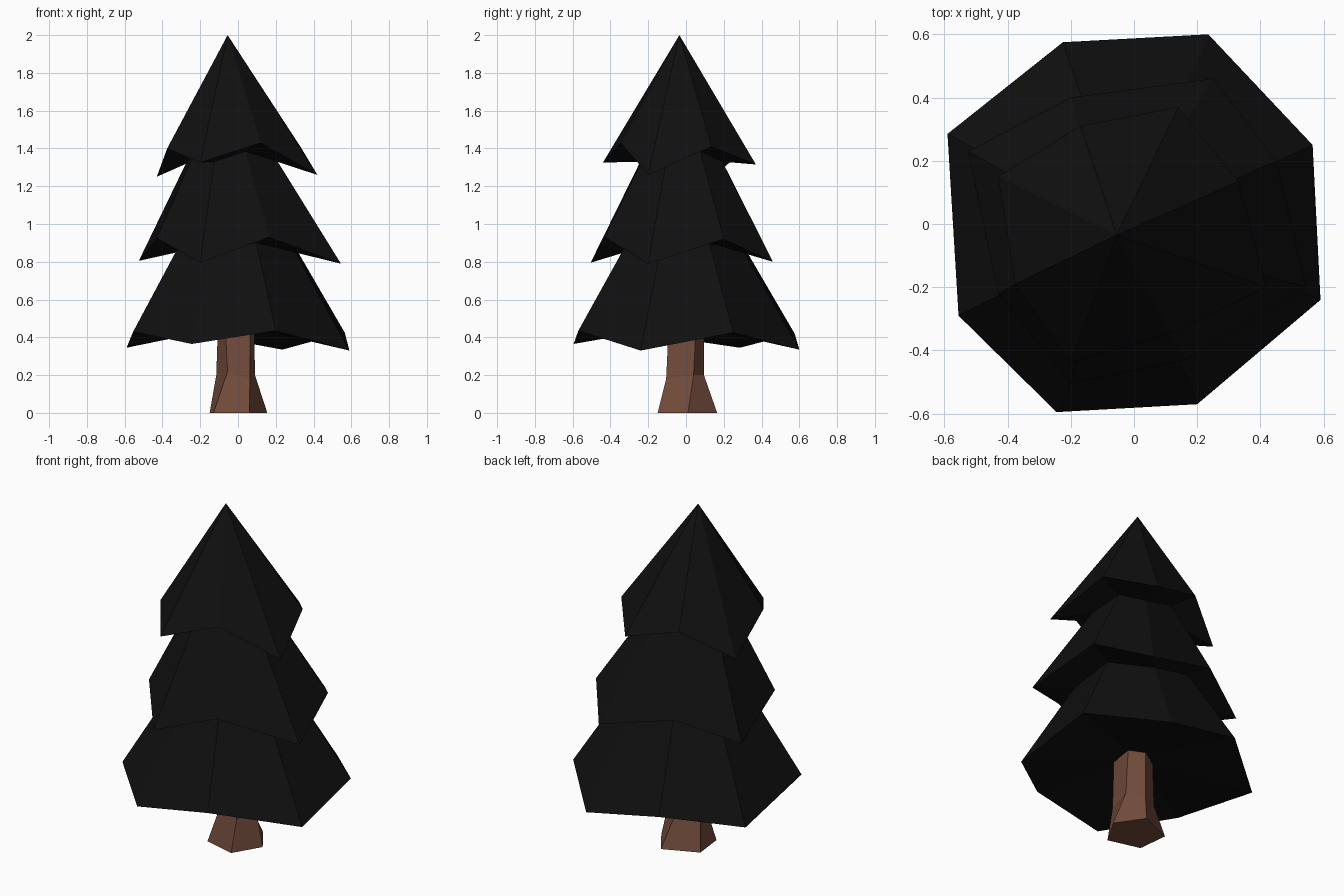
import bpy, bmesh


def material(name, color):
    m = bpy.data.materials.new(name)
    m.diffuse_color = (*color, 1)
    return m


def loft(name, rings, mat, apex=None):
    """Skin closed rings of points from bottom to top; cap the ends."""
    bm = bmesh.new()
    loops = [[bm.verts.new(p) for p in r] for r in rings]
    n = len(loops[0])
    bm.faces.new(loops[0][::-1])
    for a, b in zip(loops, loops[1:]):
        for i in range(n):
            j = (i + 1) % n
            bm.faces.new((a[i], a[j], b[j], b[i]))
    if apex:
        tip = bm.verts.new(apex)
        for i in range(n):
            bm.faces.new((loops[-1][i], loops[-1][(i + 1) % n], tip))
    else:
        bm.faces.new(loops[-1])
    bmesh.ops.recalc_face_normals(bm, faces=bm.faces)
    me = bpy.data.meshes.new(name)
    bm.to_mesh(me)
    bm.free()
    me.materials.append(mat)
    ob = bpy.data.objects.new(name, me)
    bpy.context.collection.objects.link(ob)
    return ob


def neck(rim, scale, dx, dy, z_high, z_low):
    """Shrunken copy of a rim, where one tier meets the next."""
    return [(x * scale + dx, y * scale + dy, z_low if i % 2 else z_high)
            for i, (x, y, z) in enumerate(rim)]


bark = material("brown bark", (0.17, 0.072, 0.045))
needles = material("black needles", (0.005, 0.005, 0.005))

# Trunk: five sided with a flared foot
trunk = [
    [(0.155, 0.01, 0), (0.05, 0.165, 0), (-0.15, 0.08, 0),
     (-0.13, -0.1, 0), (0.06, -0.15, 0)],
    [(0.09, 0.04, 0.2), (0, 0.095, 0.2), (-0.115, 0.03, 0.2),
     (-0.055, -0.09, 0.22), (0.063, -0.105, 0.18)],
    [(0.085, 0.055, 0.5), (0, 0.095, 0.5), (-0.105, 0.03, 0.5),
     (-0.07, -0.085, 0.5), (0.065, -0.09, 0.5)],
]
loft("trunk", trunk, bark)

# Foliage rims: eight points, alternately raised and drooping
rim1 = [(0.565, 0.25, 0.425), (0.235, 0.6, 0.335), (-0.225, 0.575, 0.42),
        (-0.59, 0.285, 0.345), (-0.555, -0.29, 0.43), (-0.245, -0.595, 0.365),
        (0.2, -0.57, 0.435), (0.59, -0.24, 0.33)]
rim2 = [(0.45, 0.2, 0.92), (0.25, 0.46, 0.80), (-0.2, 0.4, 0.92),
        (-0.525, 0.23, 0.805), (-0.43, -0.22, 0.925), (-0.2, -0.505, 0.795),
        (0.165, -0.43, 0.93), (0.545, -0.2, 0.79)]
rim3 = [(0.33, 0.135, 1.41), (0.14, 0.37, 1.315), (-0.17, 0.31, 1.40),
        (-0.43, 0.15, 1.25), (-0.375, -0.19, 1.40), (-0.2, -0.44, 1.325),
        (0.12, -0.345, 1.43), (0.42, -0.2, 1.26)]

# Foliage: three stacked skirts in one skin, with a shallow hollow below
loft("foliage", [
    neck(rim1, 0.18, 0, 0, 0.46, 0.45),
    rim1, neck(rim1, 0.53, -0.01, -0.01, 0.90, 0.85),
    rim2, neck(rim2, 0.45, -0.035, -0.015, 1.385, 1.33),
    rim3], needles, apex=(-0.055, -0.035, 2.0))
